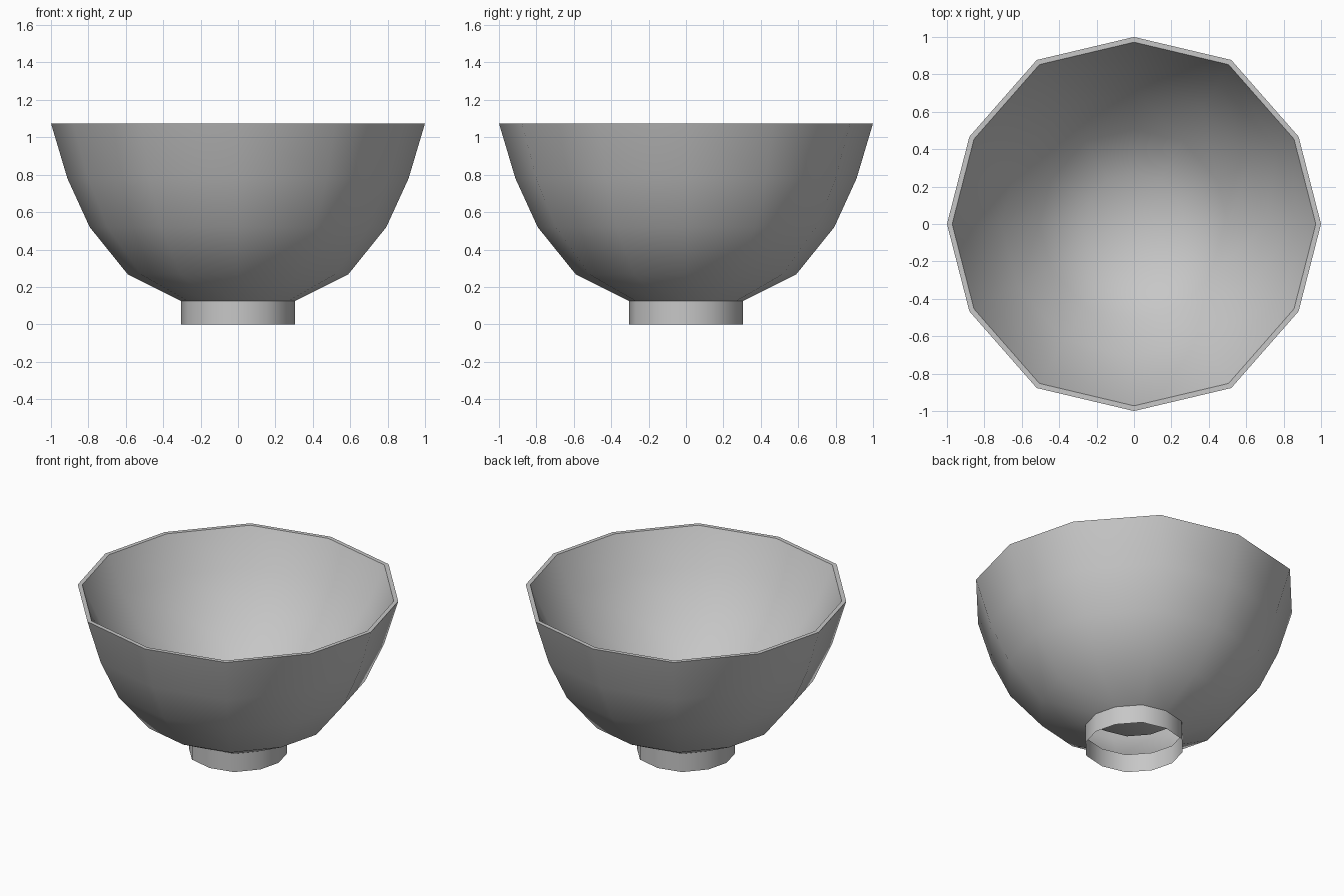
import bpy
import bmesh
import math

cube = bpy.data.objects.get("Cube")
if cube:
    bpy.data.objects.remove(cube, do_unlink=True)

# Single glaze colour
grey = bpy.data.materials.new("plain_grey")
grey.use_nodes = True
colour = (0.57, 0.57, 0.57, 1.0)
grey.diffuse_color = colour
grey.node_tree.nodes["Principled BSDF"].inputs["Base Color"].default_value = colour

# Slightly uneven twelve-sided outline, one quadrant mirrored to all four
QUADRANT = [(1, 0), (0.88, 0.467), (0.52, 0.877), (0, 1)]
half = QUADRANT + [(-x, y) for x, y in QUADRANT[-2::-1]]
OUTLINE = half + [(x, -y) for x, y in half[-2:0:-1]]


def lathe(name, profile):
    """Sweep (radius, height) points around the twelve-sided outline."""
    bm = bmesh.new()
    rings = []
    for r, z in profile:
        if r == 0:
            rings.append([bm.verts.new((0, 0, z))] * len(OUTLINE))
        else:
            rings.append([bm.verts.new((x * r, y * r, z)) for x, y in OUTLINE])
    for a, b in zip(rings, rings[1:]):
        for i in range(len(OUTLINE)):
            j = (i + 1) % len(OUTLINE)
            corners = list(dict.fromkeys((a[i], b[i], b[j], a[j])))
            bm.faces.new(corners)
    mesh = bpy.data.meshes.new(name)
    bm.to_mesh(mesh)
    bm.free()
    mesh.materials.append(grey)
    obj = bpy.data.objects.new(name, mesh)
    bpy.context.collection.objects.link(obj)
    bpy.ops.object.select_all(action="DESELECT")
    obj.select_set(True)
    bpy.context.view_layer.objects.active = obj
    bpy.ops.object.shade_smooth_by_angle(angle=math.radians(60))


# Bowl: flat inner floor, inner wall, rim, then the outer wall down to the foot
lathe("bowl", [
    (0, 0.235), (0.27, 0.235), (0.505, 0.4), (0.71, 0.625), (0.865, 0.84), (0.972, 1.075),
    (1, 1.075), (0.912, 0.78), (0.793, 0.52), (0.59, 0.268), (0.306, 0.125),
])

# Foot: thin open ring under the hollow base of the bowl
lathe("foot_ring", [(0.306, 0.125), (0.306, 0)])
